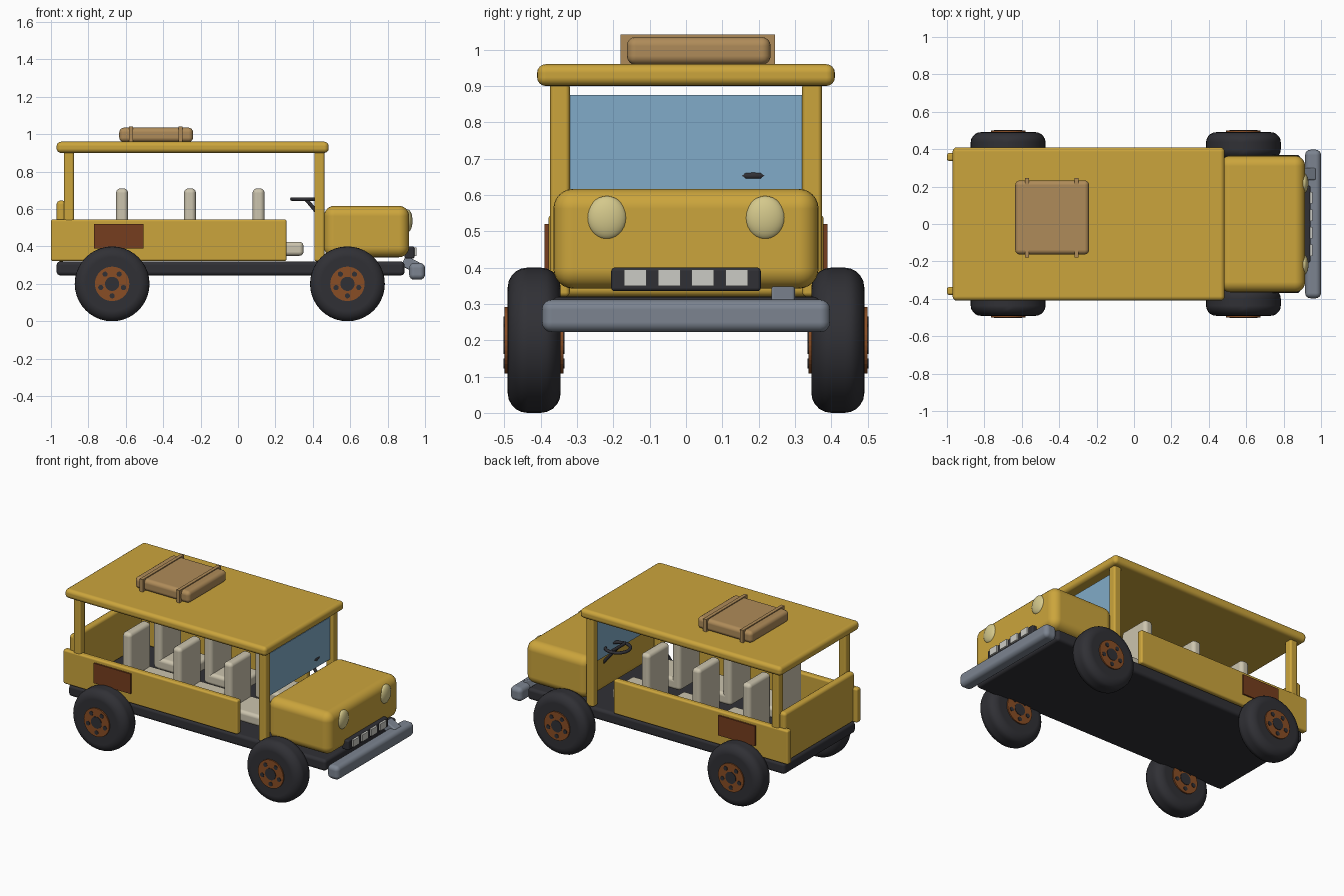
import bpy, bmesh
from math import pi, sin, cos, radians
from mathutils import Matrix, Vector

old = bpy.data.objects.get("Cube")
if old:
    bpy.data.objects.remove(old, do_unlink=True)


def material(name, *rgb):
    m = bpy.data.materials.new(name)
    m.use_nodes = True
    color = (*rgb, 1)
    m.diffuse_color = color
    bsdf = next(n for n in m.node_tree.nodes if n.type == 'BSDF_PRINCIPLED')
    bsdf.inputs["Base Color"].default_value = color
    bsdf.inputs["Roughness"].default_value = 0.6
    return m


YELLOW = material("body yellow", 0.6, 0.375, 0.045)
DARK = material("rubber black", 0.03, 0.03, 0.036)
RUST = material("rim rust", 0.25, 0.075, 0.018)
BROWN = material("panel brown", 0.18, 0.048, 0.013)
CREAM = material("seat cream", 0.6, 0.55, 0.42)
GLASS = material("glass blue", 0.22, 0.41, 0.58)
LAMP = material("lamp cream", 0.66, 0.58, 0.26)
STEEL = material("bumper grey", 0.2, 0.23, 0.28)
TAN = material("luggage tan", 0.43, 0.26, 0.1)
WHITE = material("grille white", 0.6, 0.6, 0.56)


def finish(name, bm, mat, bevel=0, segments=4):
    """Turn a bmesh into an object, with rounded edges when asked."""
    me = bpy.data.meshes.new(name)
    bm.to_mesh(me)
    bm.free()
    me.materials.append(mat)
    ob = bpy.data.objects.new(name, me)
    bpy.context.collection.objects.link(ob)
    if bevel:
        me.shade_smooth()
        mod = ob.modifiers.new("rounding", 'BEVEL')
        mod.width, mod.segments = bevel, segments
        mod.limit_method, mod.angle_limit = 'ANGLE', radians(40)
        mod.harden_normals = True
    return ob


def box(name, x, y, z, mat, bevel=0, segments=4):
    """Box from its (low, high) range on each axis."""
    lo, hi = map(Vector, zip(x, y, z))
    bm = bmesh.new()
    bmesh.ops.create_cube(bm, size=1)
    bmesh.ops.scale(bm, vec=hi - lo, verts=bm.verts)
    ob = finish(name, bm, mat, bevel, segments)
    ob.location = (lo + hi) / 2
    return ob


def disc(name, center, radius, depth, mat, bevel=0, sides=40):
    """Cylinder lying along y."""
    bm = bmesh.new()
    bmesh.ops.create_cone(bm, cap_ends=True, segments=sides, radius1=radius,
                          radius2=radius, depth=depth,
                          matrix=Matrix.Rotation(pi / 2, 4, 'X'))
    ob = finish(name, bm, mat, bevel, 5)
    ob.location = center
    return ob


def span(center, width):
    return (center - width / 2, center + width / 2)


SIDES = (("left", 1), ("right", -1))

# Chassis, hood, roof and rear panel
box("chassis", (-0.97, 0.89), (-0.37, 0.37), (0.245, 0.32), DARK, 0.02)
box("hood", (0.46, 0.915), (-0.365, 0.365), (0.342, 0.617), YELLOW, 0.055, 6)
box("roof", (-0.97, 0.485), (-0.41, 0.41), (0.9, 0.96), YELLOW, 0.024)
box("rear_panel", (-0.97, -0.92), (-0.36, 0.36), (0.32, 0.645), YELLOW, 0.02)
box("windshield", (0.42, 0.442), (-0.32, 0.32), (0.6, 0.875), GLASS)

# Side panels, posts and lamps
for side, s in SIDES:
    box(side + "_side_panel", (-1, 0.26), span(s * 0.358, 0.042), (0.322, 0.545), YELLOW, 0.012)
    box(side + "_side_plate", (-0.77, -0.505), span(s * 0.384, 0.01), (0.39, 0.52), BROWN)
    box(side + "_rear_post", (-0.93, -0.877), span(s * 0.347, 0.054), (0.4, 0.91), YELLOW, 0.012)
    box(side + "_front_post", (0.408, 0.462), span(s * 0.347, 0.054), (0.32, 0.91), YELLOW, 0.012)
    bm = bmesh.new()
    bmesh.ops.create_uvsphere(bm, u_segments=32, v_segments=16, radius=1)
    bmesh.ops.scale(bm, vec=(0.025, 0.055, 0.06), verts=bm.verts)
    lamp = finish(side + "_headlight", bm, LAMP)
    lamp.data.shade_smooth()
    lamp.location = (0.908, s * 0.218, 0.537)

# Grille and bumper
box("grille", (0.89, 0.943), (-0.206, 0.206), (0.335, 0.4), DARK, 0.01)
for i in range(4):
    box(f"grille_tooth_{i + 1}", (0.93, 0.955), span((i - 1.5) * 0.093, 0.062),
        (0.35, 0.395), WHITE)
box("bumper", (0.915, 1), (-0.397, 0.397), (0.222, 0.312), STEEL, 0.028)
bracket = box("bumper_bracket", (0.88, 0.965), (0.235, 0.3), (0.275, 0.335), STEEL, 0.008)
bracket.rotation_euler.y = radians(28)

# Wheels
for end, x in (("front", 0.585), ("rear", -0.673)):
    for side, s in SIDES:
        name = f"{end}_{side}_"
        c = Vector((x, s * 0.418, 0.2))
        disc(name + "tire", c, 0.2, 0.146, DARK, 0.055)
        disc(name + "rim", c, 0.092, 0.162, RUST)
        disc(name + "hub", c, 0.038, 0.168, DARK, sides=24)
        for i in range(5):
            a = 2 * pi * i / 5 - pi / 2
            offset = Vector((cos(a), 0, sin(a))) * 0.064
            disc(f"{name}lug_{i + 1}", c + offset, 0.014, 0.168, DARK, sides=12)

# Three rows of paired seats
for row, x in enumerate((0.11, -0.257, -0.62), 1):
    for side, s in SIDES:
        y = span(s * 0.16, 0.22)
        box(f"{side}_seat_back_{row}", span(x, 0.064), y, (0.35, 0.71), CREAM, 0.024)
        box(f"{side}_seat_cushion_{row}", (x - 0.02, x + 0.24), y, (0.35, 0.425), CREAM, 0.022)

# Steering wheel: a ring curve with a spoke and a column
curve = bpy.data.curves.new("steering_wheel", 'CURVE')
curve.dimensions = '3D'
curve.bevel_depth, curve.bevel_resolution = 0.01, 2
ring = curve.splines.new('POLY')
ring.points.add(31)
for i, p in enumerate(ring.points):
    a = 2 * pi * i / 32
    p.co = (0.075 * cos(a), 0.075 * sin(a), 0, 1)
ring.use_cyclic_u = True
ring.use_smooth = True
for path in (((0, -0.075, 0), (0, 0.075, 0)), ((0, 0, 0), (0.11, 0, -0.13))):
    spline = curve.splines.new('POLY')
    spline.points.add(1)
    for p, co in zip(spline.points, path):
        p.co = (*co, 1)
curve.materials.append(DARK)
wheel = bpy.data.objects.new("steering_wheel", curve)
wheel.location = (0.363, 0.185, 0.653)
bpy.context.collection.objects.link(wheel)

# Strapped suitcase on the roof
box("suitcase", (-0.635, -0.24), (-0.163, 0.233), (0.958, 1.035), TAN, 0.025)
for i, x in enumerate((-0.573, -0.307), 1):
    box(f"suitcase_strap_{i}", span(x, 0.022), (-0.18, 0.245), (0.958, 1.041), TAN)
